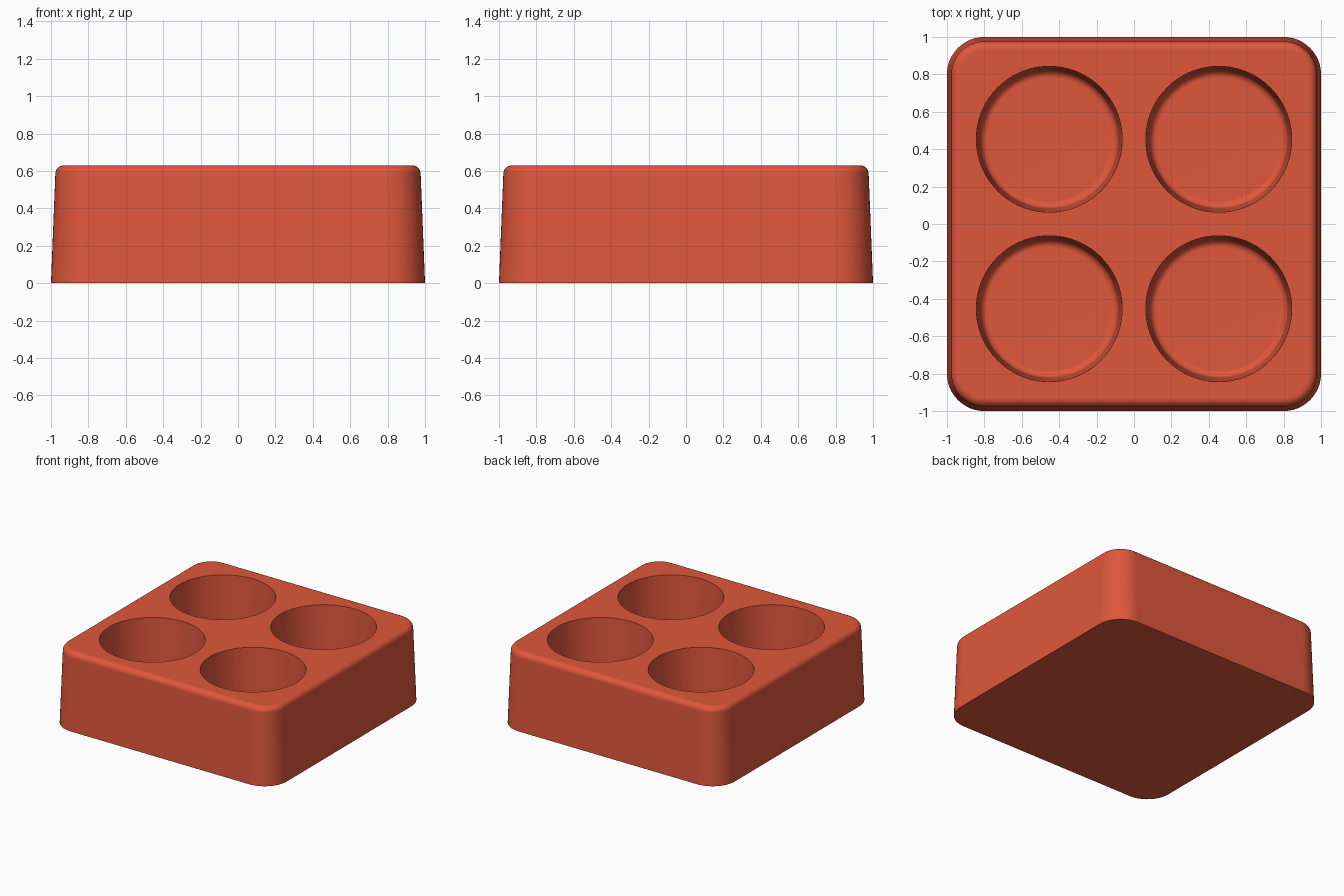
import bpy, bmesh
from math import sin, cos, pi, radians

if "Cube" in bpy.data.objects:
    bpy.data.objects.remove(bpy.data.objects["Cube"])

HEIGHT, FILLET, CORNER = 0.63, 0.045, 0.2
DRAFT = 0.04  # horizontal lean of the walls per unit of height

red = bpy.data.materials.new("brick red")
red.use_nodes = True
red.diffuse_color = (0.74, 0.095, 0.044, 1)
red.node_tree.nodes["Principled BSDF"].inputs["Base Color"].default_value = red.diffuse_color


def rounded_square(inset, z, steps=12):
    """Ring of a square with round corners, moved inward by inset."""
    centre, r = 1 - CORNER, CORNER - inset
    ring = []
    for q, (sx, sy) in enumerate(((1, 1), (-1, 1), (-1, -1), (1, -1))):
        for i in range(steps + 1):
            a = (q + i / steps) * pi / 2
            ring.append((sx * centre + r * cos(a), sy * centre + r * sin(a), z))
    return ring


def circle(x, y, radius, z, sides=72):
    return [(x + radius * cos(2 * pi * i / sides), y + radius * sin(2 * pi * i / sides), z)
            for i in range(sides)]


def loft(name, rings):
    """Closed solid through a stack of rings, bottom to top."""
    bm = bmesh.new()
    loops = [[bm.verts.new(p) for p in ring] for ring in rings]
    n = len(loops[0])
    for low, high in zip(loops, loops[1:]):
        for i in range(n):
            j = (i + 1) % n
            bm.faces.new((low[i], low[j], high[j], high[i]))
    bm.faces.new(loops[0][::-1])
    bm.faces.new(loops[-1])
    mesh = bpy.data.meshes.new(name)
    bm.to_mesh(mesh)
    bm.free()
    mesh.materials.append(red)
    obj = bpy.data.objects.new(name, mesh)
    bpy.context.collection.objects.link(obj)
    return obj


# Tapered block with a rounded top edge
lean = DRAFT * (HEIGHT - FILLET)
rings = [rounded_square(0, 0)]
for i in range(9):
    a = i / 8 * pi / 2
    rings.append(rounded_square(lean + FILLET * (1 - cos(a)), HEIGHT - FILLET * (1 - sin(a))))
block = loft("holder_block", rings)
bpy.context.view_layer.objects.active = block
block.select_set(True)

# Four tapered round pockets with a rounded floor edge
FLOOR, ROUND, MOUTH = 0.08, 0.04, 0.39
base_radius = MOUTH - DRAFT * (HEIGHT - FLOOR - ROUND)
for sx in (-1, 1):
    for sy in (-1, 1):
        x, y = 0.453 * sx, 0.453 * sy
        profile = []
        for i in range(7):
            a = i / 6 * pi / 2
            profile.append((base_radius - ROUND * (1 - sin(a)), FLOOR + ROUND * (1 - cos(a))))
        profile.append((MOUTH + DRAFT * 0.1, HEIGHT + 0.1))
        cutter = loft("pocket_cutter", [circle(x, y, r, z) for r, z in profile])
        cutter.hide_render = True
        cut = block.modifiers.new("pocket", "BOOLEAN")
        cut.operation = "DIFFERENCE"
        cut.solver = "EXACT"
        cut.object = cutter
        bpy.ops.object.modifier_apply(modifier=cut.name)
        bpy.data.objects.remove(cutter)

# Smooth walls with crisp rims
bpy.ops.object.shade_smooth_by_angle(angle=radians(35))
weighted = block.modifiers.new("clean_shading", "WEIGHTED_NORMAL")
weighted.keep_sharp = True
